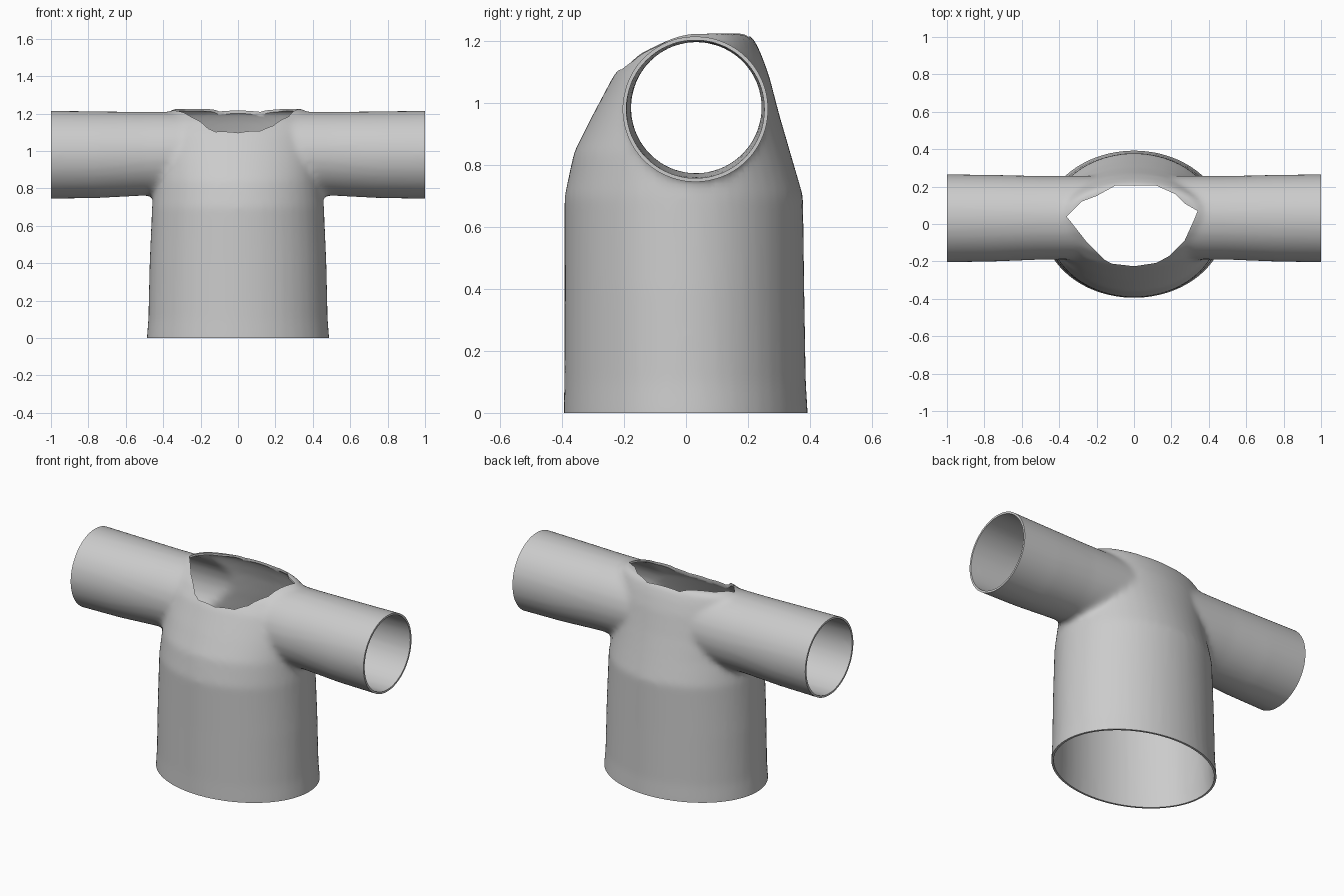
import bpy, bmesh
from math import cos, sin, pi
from mathutils import Vector

if "Cube" in bpy.data.objects:
    bpy.data.objects.remove(bpy.data.objects["Cube"])

SIDES = 48


def loft(bm, rings):
    """Closed solid through a list of rings (lists of points)."""
    loops = [[bm.verts.new(p) for p in ring] for ring in rings]
    for a, b in zip(loops, loops[1:]):
        for i in range(len(a)):
            j = (i + 1) % len(a)
            bm.faces.new((a[i], a[j], b[j], b[i]))
    bm.faces.new(loops[0][::-1])
    bm.faces.new(loops[-1])


def make_object(name, bm):
    bmesh.ops.recalc_face_normals(bm, faces=bm.faces[:])
    mesh = bpy.data.meshes.new(name)
    bm.to_mesh(mesh)
    bm.free()
    obj = bpy.data.objects.new(name, mesh)
    bpy.context.collection.objects.link(obj)
    return obj


def bake(obj):
    """Replace the mesh by its evaluated result."""
    deps = bpy.context.evaluated_depsgraph_get()
    mesh = bpy.data.meshes.new_from_object(obj.evaluated_get(deps))
    obj.modifiers.clear()
    obj.data = mesh


angles = [2 * pi * i / SIDES for i in range(SIDES)]
bm = bmesh.new()

# Torso: z, half width, front y, back y
torso = [(-0.10, 0.492, -0.395, 0.395), (0.0, 0.488, -0.395, 0.393),
         (0.10, 0.48, -0.393, 0.387), (0.40, 0.473, -0.392, 0.382),
         (0.70, 0.46, -0.392, 0.378), (0.84, 0.445, -0.362, 0.337),
         (0.96, 0.44, -0.302, 0.302), (1.09, 0.43, -0.233, 0.268),
         (1.16, 0.41, -0.175, 0.242), (1.205, 0.38, -0.11, 0.22),
         (1.225, 0.34, -0.07, 0.20)]
loft(bm, [[(rx * cos(t), (f + b) / 2 + (b - f) / 2 * sin(t), z) for t in angles]
          for z, rx, f, b in torso])

# Sleeves: one tube running through both shoulders; x, y, z, radius
half = [(0.0, 0.035, 0.988, 0.222), (0.5, 0.033, 0.985, 0.224),
        (0.75, 0.031, 0.98, 0.232), (1.1, 0.03, 0.98, 0.237)]
tube = [(-x, y, z, r) for x, y, z, r in half[:0:-1]] + half
loft(bm, [[(x, y + r * cos(t), z + r * sin(t)) for t in angles]
          for x, y, z, r in tube])
shirt = make_object("shirt", bm)

# Fuse and soften the joins
remesh = shirt.modifiers.new("fuse", 'REMESH')
remesh.mode = 'VOXEL'
remesh.voxel_size = 0.017
soften = shirt.modifiers.new("soften", 'SMOOTH')
soften.factor = 0.5
soften.iterations = 8
bake(shirt)

# Open the hem and cuffs
bm = bmesh.new()
bm.from_mesh(shirt.data)
for co, no in (((0, 0, 0), (0, 0, -1)), ((1, 0, 0), (1, 0, 0)), ((-1, 0, 0), (-1, 0, 0))):
    bmesh.ops.bisect_plane(bm, geom=bm.verts[:] + bm.edges[:] + bm.faces[:], dist=1e-5,
                           plane_co=Vector(co), plane_no=Vector(no), clear_outer=True)
bm.to_mesh(shirt.data)
bm.free()

# Cloth thickness
cloth = shirt.modifiers.new("cloth", 'SOLIDIFY')
cloth.thickness = 0.012
cloth.offset = -1

# Neck opening
neck = [(-0.36, 0.04), (-0.25, -0.10), (-0.16, -0.19), (-0.12, -0.212), (0, -0.226),
        (0.12, -0.208), (0.19, -0.17), (0.27, -0.09), (0.32, 0.02), (0.34, 0.07),
        (0.27, 0.11), (0.22, 0.16), (0.12, 0.205), (-0.1, 0.205), (-0.2, 0.15),
        (-0.28, 0.12)]
bm = bmesh.new()
loft(bm, [[(x, y, z) for x, y in neck] for z in (0.9, 1.5)])
cutter = make_object("neck_cutter", bm)
cut = shirt.modifiers.new("neck", 'BOOLEAN')
cut.operation = 'DIFFERENCE'
cut.solver = 'EXACT'
cut.object = cutter
bake(shirt)
cutter.hide_render = True
bpy.data.objects.remove(cutter)

bpy.context.view_layer.objects.active = shirt
shirt.select_set(True)
bpy.ops.object.shade_smooth_by_angle(angle=0.7)
